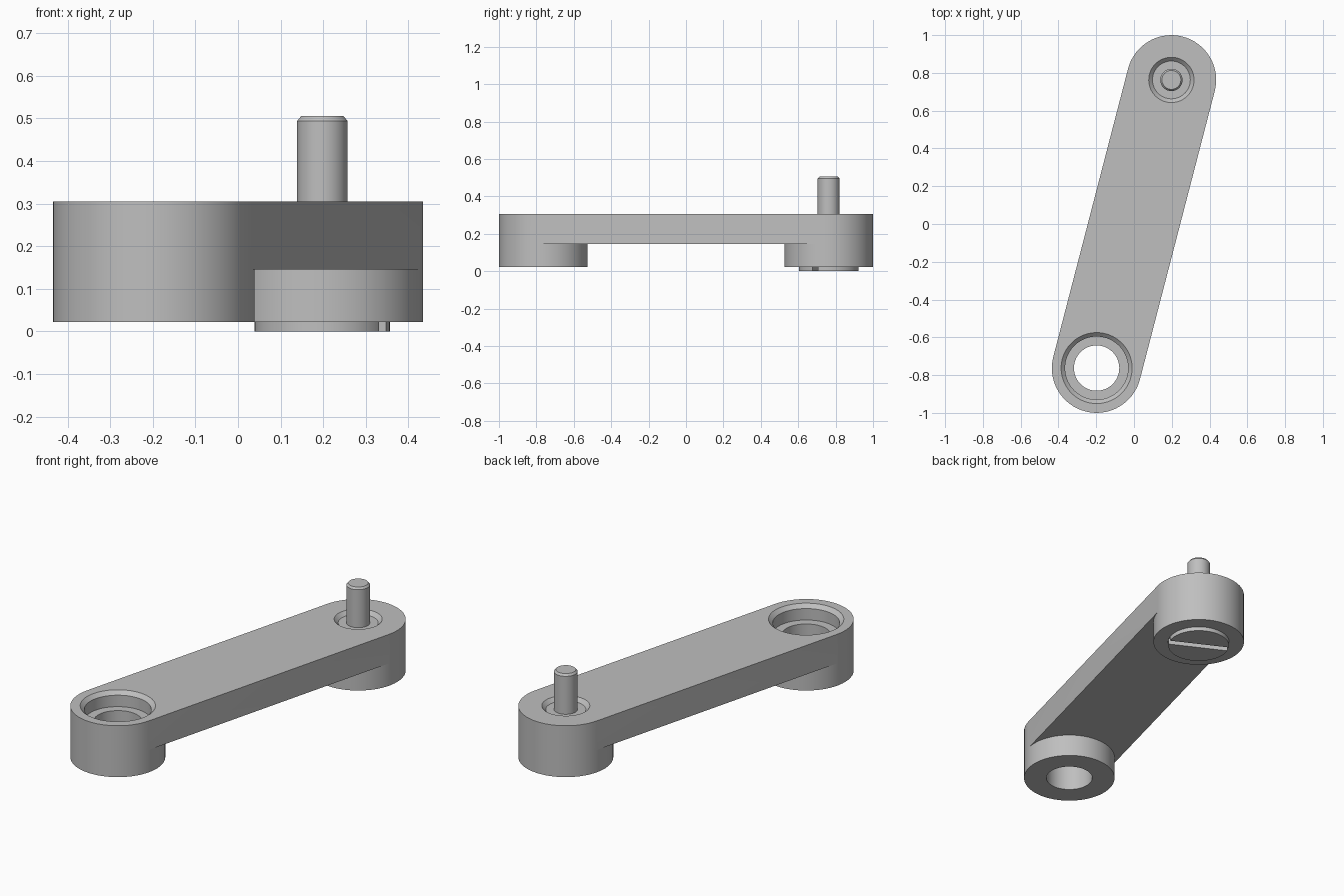
import bpy, bmesh, math

cube = bpy.data.objects.get("Cube")
if cube:
    bpy.data.objects.remove(cube, do_unlink=True)

N = 64                    # sides of every round part, divisible by four
HALF = 0.788              # half the distance between the boss axes
ANGLE = math.atan2(0.763, 0.198)
R, TOP, WEB, BASE = 0.237, 0.305, 0.145, 0.022

grey = bpy.data.materials.new("plain_grey")
grey.use_nodes = True
colour = (0.52, 0.52, 0.52, 1)
grey.diffuse_color = colour
grey.node_tree.nodes["Principled BSDF"].inputs["Base Color"].default_value = colour


def ring(bm, x, r, z):
    if r == 0:
        return [bm.verts.new((x, 0, z))] * N
    return [bm.verts.new((x + r * math.cos(i * math.tau / N),
                          r * math.sin(i * math.tau / N), z)) for i in range(N)]


def lathe(bm, x, profile, closed=False, skip=None):
    """Revolve a profile; skip(i) leaves out faces of its first span."""
    rings = [ring(bm, x, r, z) for r, z in profile]
    for k in range(len(rings) if closed else len(rings) - 1):
        a, b = rings[k], rings[(k + 1) % len(rings)]
        for i in range(N):
            if k == 0 and skip and skip(i):
                continue
            j = (i + 1) % N
            corners = list(dict.fromkeys((a[i], a[j], b[j], b[i])))
            bm.faces.new(corners)
    return rings


def finish(bm, name):
    bmesh.ops.recalc_face_normals(bm, faces=bm.faces)
    mesh = bpy.data.meshes.new(name)
    bm.to_mesh(mesh)
    bm.free()
    mesh.materials.append(grey)
    ob = bpy.data.objects.new(name, mesh)
    ob.rotation_euler.z = ANGLE
    bpy.context.collection.objects.link(ob)
    return ob


def select(ob):
    bpy.ops.object.select_all(action='DESELECT')
    ob.select_set(True)
    bpy.context.view_layer.objects.active = ob


# Arm: two bored bosses joined by a raised web
Q = N // 4
outer = [(R, WEB), (R, TOP)]
bushing = outer + [(0.188, TOP), (0.167, 0.285), (0.167, 0.222),
                   (0.12, 0.222), (0.12, BASE), (R, BASE)]
seat = outer + [(0.12, TOP), (0.1, 0.285), (0.1, 0.07),
                (0.16, 0.07), (0.16, BASE), (R, BASE)]
bm = bmesh.new()
front = lathe(bm, -HALF, bushing, True, lambda i: i < Q or i >= 3 * Q)
rear = lathe(bm, HALF, seat, True, lambda i: Q <= i < 3 * Q)
for level in (0, 1):
    a, b = front[level], rear[level]
    for i in range(-Q, Q):
        bm.faces.new((a[i], a[i + 1], b[2 * Q - i - 1], b[(2 * Q - i) % N]))
for i in (Q, 3 * Q):
    bm.faces.new((front[0][i], rear[0][i], rear[1][i], front[1][i]))
arm = finish(bm, "arm")

# Screw: wide slotted head below, chamfered pin above
bm = bmesh.new()
lathe(bm, HALF, [(0, 0.505), (0.05, 0.505), (0.059, 0.494), (0.059, 0.285),
                 (0.1, 0.285), (0.1, 0.07), (0.159, 0.07), (0.159, 0), (0, 0)])
screw = finish(bm, "pin_screw")

# Driver slot across the head
bm = bmesh.new()
bmesh.ops.create_cube(bm, size=1)
cutter = finish(bm, "slot_cutter")
cutter.scale = (0.5, 0.036, 0.07)
cutter.location = (HALF * math.cos(ANGLE), HALF * math.sin(ANGLE), 0)
cutter.rotation_euler.z = math.radians(-27)
cutter.hide_render = True
cut = screw.modifiers.new("slot", 'BOOLEAN')
cut.operation = 'DIFFERENCE'
cut.solver = 'EXACT'
cut.object = cutter
select(screw)
bpy.ops.object.modifier_apply(modifier=cut.name)
bpy.data.objects.remove(cutter, do_unlink=True)

for ob in (arm, screw):
    select(ob)
    bpy.ops.object.shade_smooth_by_angle(angle=math.radians(30))
